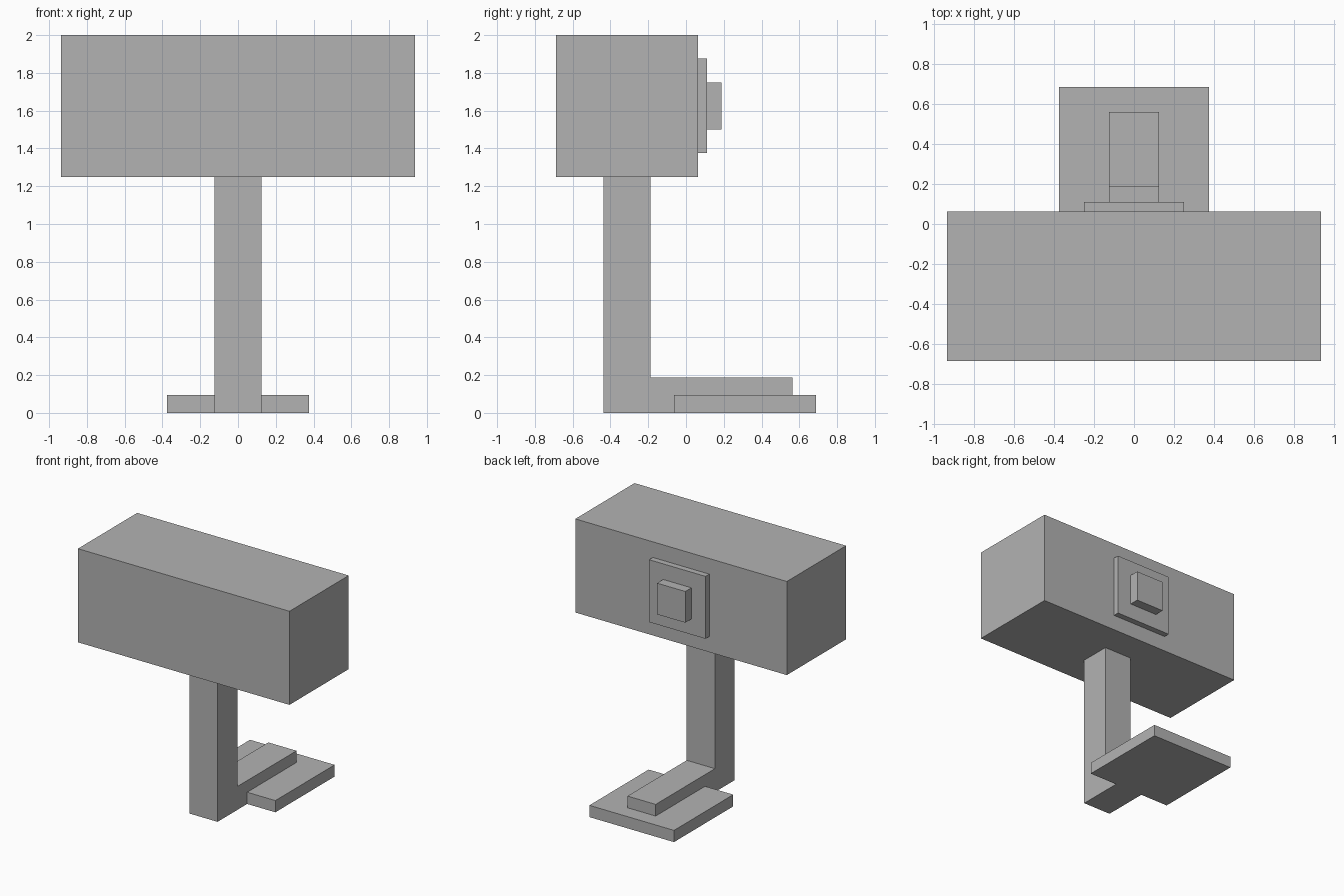
import bpy
import bmesh

cube = bpy.data.objects.get("Cube")
if cube:
    bpy.data.objects.remove(cube, do_unlink=True)

# Single flat grey
grey = bpy.data.materials.new("plain grey")
grey.use_nodes = True
COLOUR = (0.45, 0.45, 0.45, 1.0)
grey.diffuse_color = COLOUR
grey.node_tree.nodes["Principled BSDF"].inputs["Base Color"].default_value = COLOUR


def extrude_profile(name, half_width, profile):
    """Extrude a (y, z) side profile symmetrically across x."""
    bm = bmesh.new()
    face = bm.faces.new([bm.verts.new((-half_width, y, z)) for y, z in profile])
    result = bmesh.ops.extrude_face_region(bm, geom=[face])
    moved = [v for v in result["geom"] if isinstance(v, bmesh.types.BMVert)]
    bmesh.ops.translate(bm, verts=moved, vec=(2 * half_width, 0, 0))
    bmesh.ops.recalc_face_normals(bm, faces=bm.faces)
    mesh = bpy.data.meshes.new(name)
    bm.to_mesh(mesh)
    bm.free()
    mesh.materials.append(grey)
    obj = bpy.data.objects.new(name, mesh)
    bpy.context.collection.objects.link(obj)
    return obj


def block(name, half_width, y0, y1, z0, z1):
    return extrude_profile(name, half_width, [(y0, z0), (y1, z0), (y1, z1), (y0, z1)])


# Wide head with a stepped rear fitting
block("head", 0.9375, -0.6875, 0.0625, 1.25, 2.0)
block("rear_plate", 0.25, 0.0625, 0.11, 1.375, 1.875)
block("rear_knob", 0.125, 0.11, 0.1875, 1.5, 1.75)

# Foot slab, flush with the ground
block("foot", 0.375, -0.0625, 0.6875, 0.0, 0.094)

# L-shaped post whose arm rests on the foot
extrude_profile("post_and_arm", 0.125, [
    (-0.4375, 0.0), (-0.0625, 0.0), (-0.0625, 0.094), (0.5625, 0.094),
    (0.5625, 0.1875), (-0.1875, 0.1875), (-0.1875, 1.25), (-0.4375, 1.25),
])
